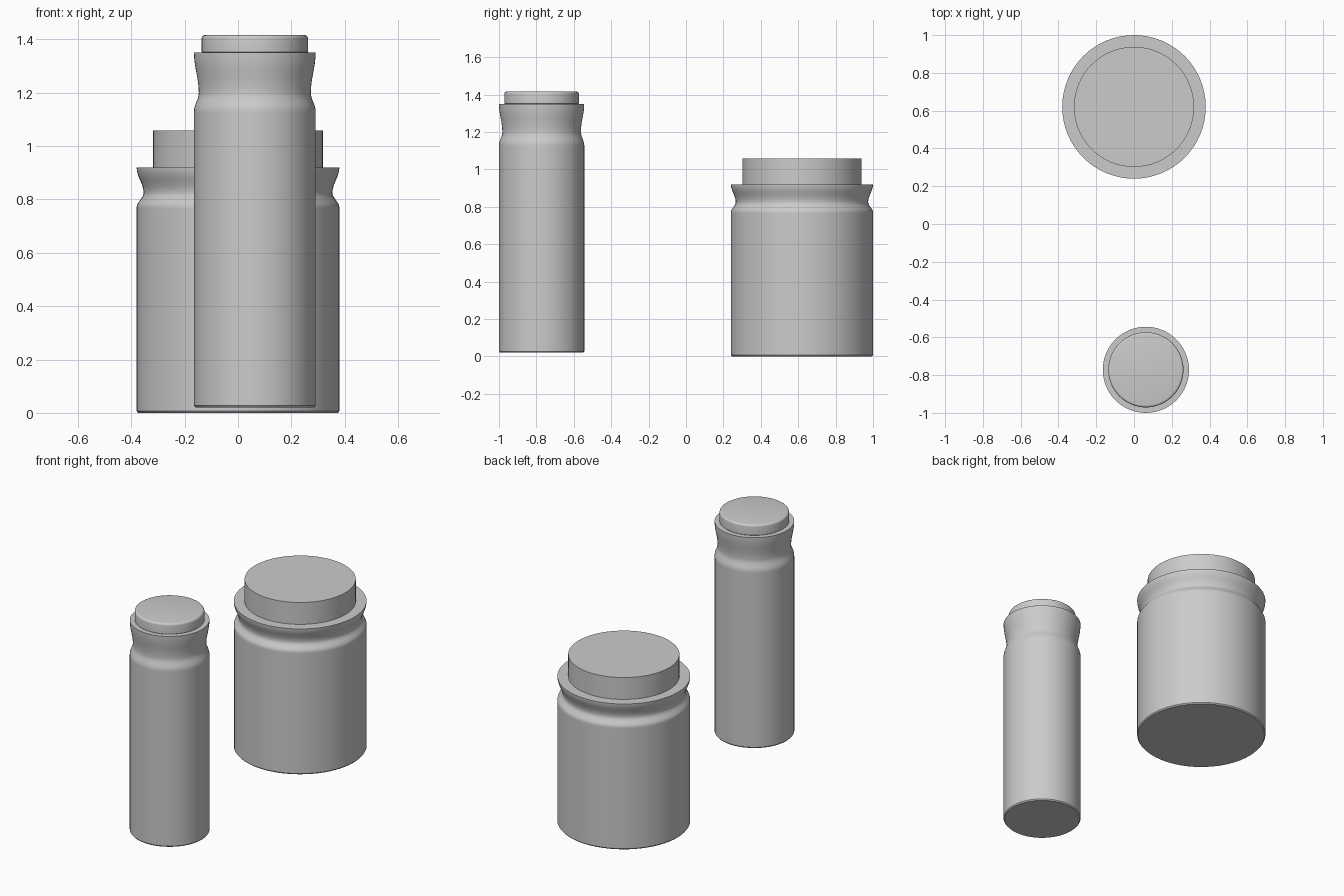
import bpy, bmesh, math

cube = bpy.data.objects.get("Cube")
if cube:
    bpy.data.objects.remove(cube, do_unlink=True)

grey = bpy.data.materials.new("plain_grey")
grey.use_nodes = True
colour = (0.6, 0.6, 0.6, 1)
grey.diffuse_color = colour
grey.node_tree.nodes["Principled BSDF"].inputs["Base Color"].default_value = colour

SEGMENTS = 64


def lathe(name, profile, centre):
    """Spin (radius, height) points round the z axis into a closed solid."""
    bm = bmesh.new()
    rings = []
    for r, z in profile:
        rings.append([bm.verts.new((r * math.cos(a), r * math.sin(a), z))
                      for a in (math.tau * i / SEGMENTS for i in range(SEGMENTS))])
    for low, high in zip(rings, rings[1:]):
        for i in range(SEGMENTS):
            j = (i + 1) % SEGMENTS
            bm.faces.new((low[i], low[j], high[j], high[i]))
    bm.faces.new(rings[0][::-1])
    bm.faces.new(rings[-1])
    mesh = bpy.data.meshes.new(name)
    bm.to_mesh(mesh)
    bm.free()
    mesh.materials.append(grey)
    obj = bpy.data.objects.new(name, mesh)
    obj.location = (*centre, 0)
    bpy.context.collection.objects.link(obj)
    bpy.ops.object.select_all(action='DESELECT')
    obj.select_set(True)
    bpy.context.view_layer.objects.active = obj
    bpy.ops.object.shade_smooth_by_angle(angle=math.radians(40))
    return obj


def body(name, centre, radius, base, shoulder, waist, rim, pinch):
    """Straight wall, smoothly pinched neck and a sharp flat rim."""
    points = [(radius - 0.006, base), (radius, base + 0.007), (radius, shoulder - 0.01)]
    steps = 8
    for i in range(steps + 1):          # shoulder curving in to the waist
        t = i / steps
        points.append((radius - pinch * (1 - math.cos(math.pi * t)) / 2,
                       shoulder + (waist - shoulder) * t))
    for i in range(1, steps + 1):       # waist flaring out to the rim
        t = i / steps
        points.append((radius - pinch * (1 + math.cos(math.pi * t)) / 2,
                       waist + (rim - waist) * t))
    return lathe(name, points, centre)


# Wide jar at the back
wide = (0, 0.62)
body("wide_jar_body", wide, 0.38, 0.0, 0.77, 0.825, 0.92, 0.026)
lathe("wide_jar_lid", [(0.318, 0.9), (0.318, 1.058)], wide)

# Tall narrow jar at the front, with a softly rounded lid
tall = (0.063, -0.772)
body("tall_jar_body", tall, 0.228, 0.02, 1.13, 1.2, 1.35, 0.018)
lid_radius, lid_top, soft = 0.199, 1.416, 0.012
rounded = [(lid_radius - soft, 1.34), (lid_radius, 1.352)]
for i in range(5):
    a = math.pi / 2 * i / 4
    rounded.append((lid_radius - soft + soft * math.cos(a),
                    lid_top - soft + soft * math.sin(a)))
lathe("tall_jar_lid", rounded, tall)
